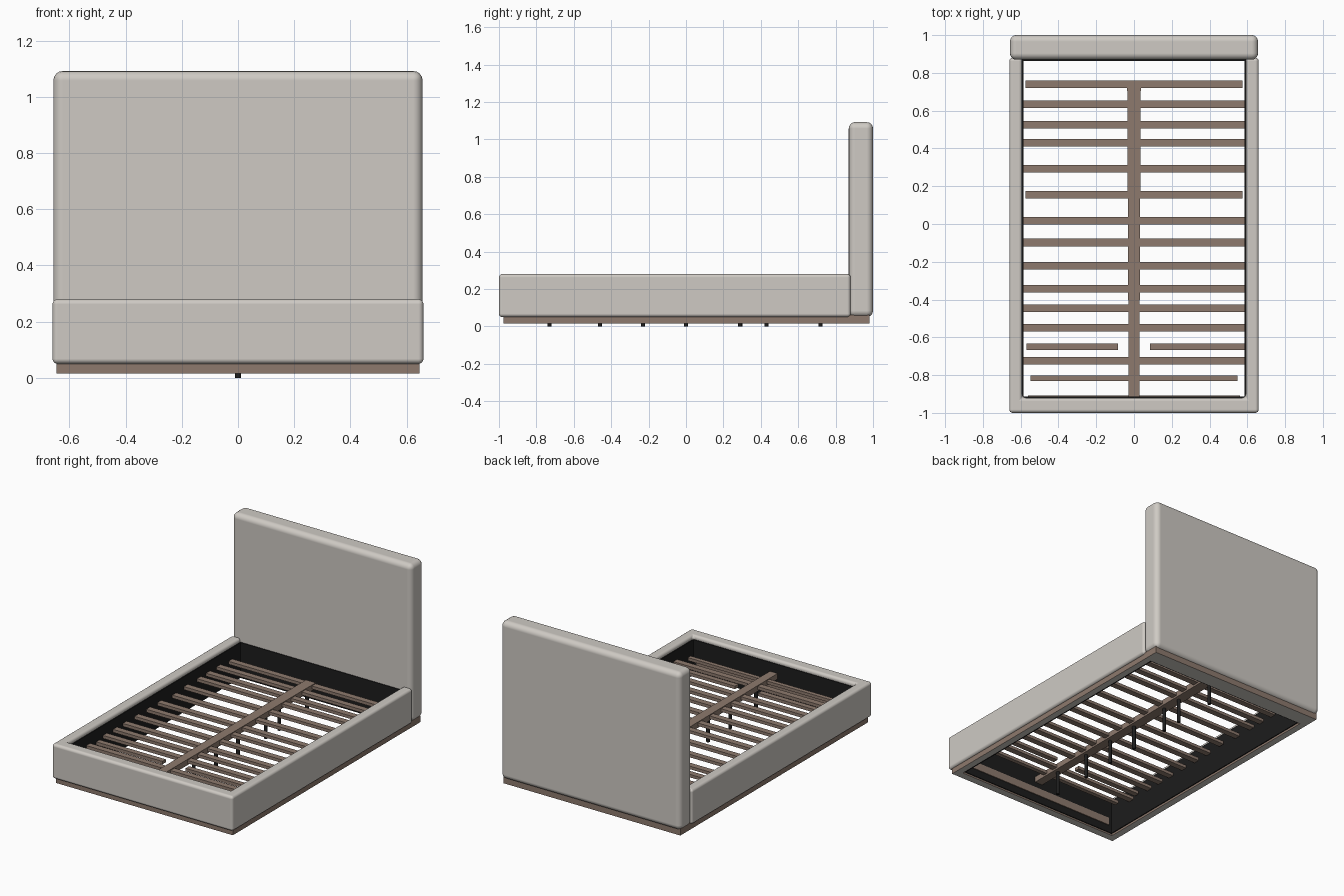
import bpy
import bmesh
import math

cube = bpy.data.objects.get("Cube")
if cube:
    bpy.data.objects.remove(cube, do_unlink=True)


def material(name, r, g, b):
    m = bpy.data.materials.new(name)
    m.use_nodes = True
    m.diffuse_color = (r, g, b, 1)
    m.node_tree.nodes["Principled BSDF"].inputs["Base Color"].default_value = (r, g, b, 1)
    return m


FABRIC = material("warm grey fabric", 0.62, 0.59, 0.55)
WOOD = material("brown wood", 0.27, 0.195, 0.155)
BLACK = material("black lining", 0.012, 0.012, 0.012)


def prism(name, outline, z0, z1, mat, bevel=0.0, segments=4):
    """Extrude a plan outline from z0 to z1, with optional soft edges."""
    bm = bmesh.new()
    base = bm.faces.new([bm.verts.new((x, y, z0)) for x, y in outline])
    top = bmesh.ops.extrude_face_region(bm, geom=[base])["geom"]
    bmesh.ops.translate(bm, vec=(0, 0, z1 - z0),
                        verts=[v for v in top if isinstance(v, bmesh.types.BMVert)])
    bmesh.ops.recalc_face_normals(bm, faces=bm.faces)
    mesh = bpy.data.meshes.new(name)
    bm.to_mesh(mesh)
    bm.free()
    mesh.materials.append(mat)
    obj = bpy.data.objects.new(name, mesh)
    bpy.context.collection.objects.link(obj)
    if bevel:
        mod = obj.modifiers.new("soft edges", "BEVEL")
        mod.width = bevel
        mod.segments = segments
        mod.limit_method = "ANGLE"
        mod.harden_normals = True
        for p in mesh.polygons:
            p.use_smooth = True
    return obj


def box(name, x0, x1, y0, y1, z0, z1, mat, bevel=0.0):
    return prism(name, [(x0, y0), (x1, y0), (x1, y1), (x0, y1)], z0, z1, mat, bevel)


W, IN = 0.66, 0.592      # outer and inner half widths
HEAD, FOOT = 0.87, -0.92  # headboard front, footboard inner face

# Upholstered headboard and the U-shaped frame of rails and footboard
box("headboard", -0.657, 0.657, HEAD, 1.0, 0.05, 1.092, FABRIC, 0.034)
prism("upholstered_frame",
      [(-W, -1), (W, -1), (W, HEAD + 0.01), (IN, HEAD + 0.01),
       (IN, FOOT), (-IN, FOOT), (-IN, HEAD + 0.01), (-W, HEAD + 0.01)],
      0.05, 0.28, FABRIC, 0.018)

# Wooden plinth, fabric-covered underneath
plinth = [
    box("plinth_foot", -0.645, 0.645, -0.975, -0.925, 0.015, 0.055, WOOD),
    box("plinth_head", -0.645, 0.645, 0.875, 0.98, 0.015, 0.06, WOOD),
]
for side, name in ((-1, "right"), (1, "left")):
    a, b = sorted((side * 0.645, side * 0.6))
    plinth.append(box("plinth_" + name, a, b, -0.925, 0.875, 0.015, 0.055, WOOD))
for part in plinth:
    part.data.materials.append(FABRIC)
    for face in part.data.polygons:
        if face.normal.z < -0.5:
            face.material_index = 1

# Black lining inside the frame
LOW, HIGH, T = 0.022, 0.255, 0.006
for side, name in ((-1, "right"), (1, "left")):
    a, b = sorted((side * IN, side * (IN - T)))
    box("lining_" + name, a, b, FOOT, HEAD, LOW, HIGH, BLACK)
box("lining_foot", -IN, IN, FOOT, FOOT + T, LOW, HIGH, BLACK)
box("lining_head", -IN, IN, HEAD - T, HEAD, LOW, HIGH, BLACK)
box("foot_ledger", -0.56, 0.56, FOOT + T, FOOT + 2 * T, 0.07, 0.12, WOOD)

# Slats, unevenly spaced along the bed
slat_rows = [0.74, 0.635, 0.525, 0.43, 0.293, 0.155, 0.017, -0.098,
             -0.22, -0.343, -0.445, -0.55, -0.725]
for i, y in enumerate(slat_rows):
    end = 0.575 if i in (0, 5) else IN - T
    box(f"slat_{i + 1}", -end, end, y - 0.02, y + 0.02, 0.17, 0.19, WOOD)
box("slat_short", -0.548, 0.548, -0.83, -0.802, 0.17, 0.19, WOOD)
box("slat_half_right", -0.568, -0.085, -0.668, -0.632, 0.17, 0.19, WOOD)
box("slat_half_left", 0.085, IN - T, -0.668, -0.632, 0.17, 0.19, WOOD)

# Centre beam, slightly narrower towards the foot
prism("centre_beam", [(-0.028, FOOT + T), (0.028, FOOT + T), (0.036, 0.76), (-0.036, 0.76)],
      0.158, 0.196, WOOD)

# Support legs under the beam
for i, y in enumerate((-0.73, -0.46, -0.23, 0.0, 0.29, 0.43, 0.72)):
    bpy.ops.mesh.primitive_cylinder_add(vertices=12, radius=0.011, depth=0.16,
                                        location=(0, y, 0.08))
    leg = bpy.context.object
    leg.name = f"support_leg_{i + 1}"
    leg.data.materials.append(BLACK)
    bpy.ops.object.shade_smooth_by_angle(angle=math.radians(40))
